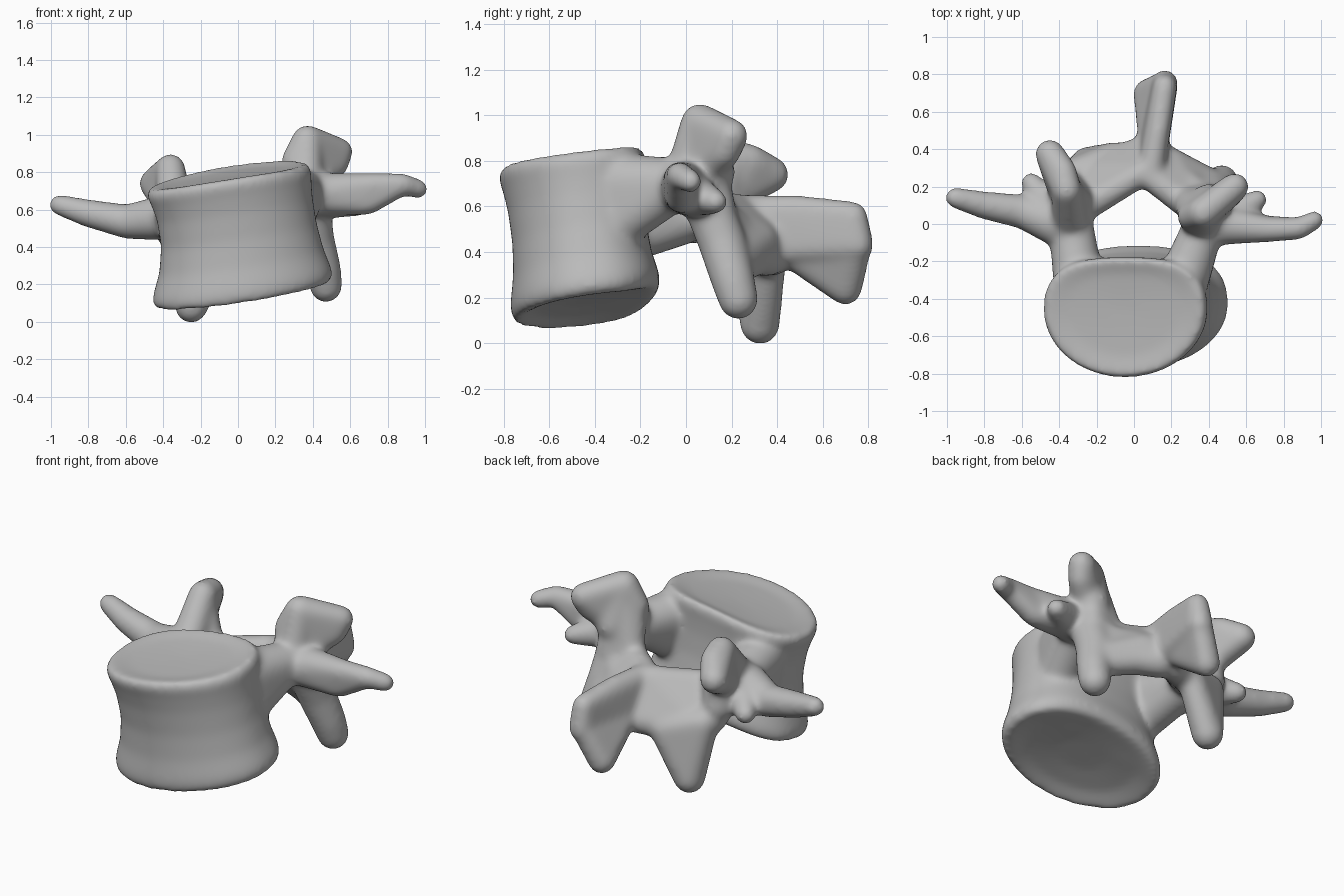
import bpy, bmesh, math
from mathutils import Vector

cube = bpy.data.objects.get("Cube")
if cube:
    bpy.data.objects.remove(cube, do_unlink=True)

bone = bmesh.new()
ball = bmesh.new()
bmesh.ops.create_icosphere(ball, subdivisions=3, radius=1)
DIRS = [v.co.normalized() for v in ball.verts]
ball.free()


def merge(part):
    """Add a closed part to the bone."""
    bmesh.ops.recalc_face_normals(part, faces=part.faces)
    mesh = bpy.data.meshes.new("part")
    part.to_mesh(mesh)
    part.free()
    bone.from_mesh(mesh)
    bpy.data.meshes.remove(mesh)


def hull(*balls):
    """Convex skin around balls (x, y, z, radius), padded for later smoothing."""
    part = bmesh.new()
    for x, y, z, r in balls:
        for d in DIRS:
            part.verts.new(Vector((x, y, z)) + d * (r + 0.0007 / r))
    res = bmesh.ops.convex_hull(part, input=part.verts)
    extra = set(res["geom_interior"]) | set(res["geom_unused"])
    verts = [g for g in extra if isinstance(g, bmesh.types.BMVert)]
    bmesh.ops.delete(part, geom=verts, context="VERTS")
    merge(part)


def chain(*balls):
    for a, b in zip(balls, balls[1:]):
        hull(a, b)


def lerp(a, b, t):
    return a + (b - a) * t


def vertebral_body(n=64):
    """Waisted drum with tilted, slightly dished end plates and a flat back."""
    part = bmesh.new()
    rings = []
    profile = [(.06, .3), (.04, .7), (.0, .9), (-.01, .97), (.05, 1.02), (.12, 1.01), (.28, .95),
               (.5, .92), (.72, .94), (.86, .98), (.95, 1.02), (1.01, .98), (1, .9), (.975, .7), (.965, .3)]
    for t, s in profile:
        cx, cy, half = lerp(.025, -.055, t), lerp(-.43, -.46, t), lerp(.475, .43, t)
        cx += .02 * math.sin(math.pi * max(0, min(1, t)))
        ring = []
        for i in range(n):
            a = math.tau * i / n
            sn = math.sin(a)
            if sn > 0:
                dy = lerp(.33, .31, t) * sn ** .78 - lerp(.015, .035, t) * sn ** 6
            else:
                dy = lerp(.33, .36, t) * sn
            x, y = cx + half * s * math.cos(a), cy + dy * s
            low = .143 + .15 * x + .14 * (y + .42) + 1.5 * max(0, y + .3) ** 2
            high = .80 + .16 * (x + .06) + .12 * (y + .46) - .15 * (x + .06) ** 2
            ring.append(part.verts.new((x, y, lerp(low, high, t))))
        rings.append(ring)
    for a, b in zip(rings, rings[1:]):
        for i in range(n):
            j = (i + 1) % n
            part.faces.new((a[i], a[j], b[j], b[i]))
    part.faces.new(rings[0])
    part.faces.new(rings[-1])
    merge(part)


vertebral_body()

# Pedicles, flaring into the body
hull((.27, -.28, .70, .13), (.29, -.28, .54, .11), (.36, -.04, .70, .105))
hull((-.30, -.28, .59, .13), (-.30, -.28, .46, .11), (-.335, -.02, .55, .115))

# Left transverse process and its accessory bump
hull((.40, 0, .68, .11), (.68, -.02, .64, .06), (.72, -.03, .73, .055))
hull((.70, -.02, .64, .055), (.72, -.03, .73, .055), (.88, -.025, .735, .045))
chain((.88, -.025, .735, .045), (.965, .02, .71, .03))
chain((.50, .03, .65, .09), (.66, .13, .62, .035))

# Right transverse process and its accessory bump
chain((-.41, 0, .555, .115), (-.59, .065, .535, .085), (-.80, .10, .58, .065), (-.955, .14, .625, .04))
chain((-.44, .08, .54, .095), (-.55, .22, .50, .04))

# Left superior articular process, with a flange running down to the lamina
hull((.36, 0, .72, .09), (.37, .06, .97, .075), (.40, .12, .75, .09), (.30, .04, .86, .06))
hull((.37, .06, .97, .075), (.54, .20, .91, .065), (.42, .10, .78, .08), (.52, .17, .84, .06))
hull((.37, .06, .95, .07), (.31, .05, .85, .06), (.27, .13, .59, .06), (.40, .13, .60, .08))

# Right superior articular process, with a flange running down to the lamina
hull((-.34, 0, .60, .09), (-.36, .18, .82, .07), (-.34, .15, .60, .09))
hull((-.36, .18, .82, .07), (-.38, .28, .80, .065), (-.45, .375, .74, .07), (-.39, .20, .65, .07))
hull((-.36, .18, .80, .06), (-.27, .12, .56, .07), (-.36, .20, .50, .085))

# Inferior articular processes, webbed to the laminae
chain((.39, .09, .62, .10), (.41, .16, .44, .10), (.455, .205, .28, .09), (.47, .23, .19, .08))
hull((.43, .21, .33, .07), (.12, .36, .40, .07), (.36, .14, .56, .07))
chain((-.35, .10, .58, .09), (-.32, .22, .42, .085))
hull((-.30, .27, .40, .08), (-.10, .365, .35, .065), (-.25, .325, .08, .08))

# Laminae
hull((.33, .07, .60, .07), (.06, .27, .58, .06), (.38, .23, .38, .07),
     (.20, .32, .45, .075), (.12, .36, .38, .08))
hull((-.28, .08, .55, .07), (.04, .27, .58, .06), (-.30, .27, .36, .07), (.04, .385, .38, .075))

# Spinous process, with its lower edge leaning to the right
hull((.09, .28, .58, .06), (.13, .50, .59, .045), (.165, .735, .56, .05),
     (.165, .755, .43, .06), (.10, .40, .42, .07))
hull((.145, .74, .40, .06), (.07, .70, .24, .065), (.09, .46, .40, .06))

# Fuse the parts into one smooth bone
raw_mesh = bpy.data.meshes.new("vertebra")
bone.to_mesh(raw_mesh)
bone.free()
vertebra = bpy.data.objects.new("vertebra", raw_mesh)
bpy.context.collection.objects.link(vertebra)
remesh = vertebra.modifiers.new("fuse", "REMESH")
remesh.mode = "VOXEL"
remesh.voxel_size = .012
remesh.use_smooth_shade = True
soften = vertebra.modifiers.new("soften", "SMOOTH")
soften.factor = .5
soften.iterations = 42

# Colour
grey = bpy.data.materials.new("bone grey")
grey.use_nodes = True
colour = (.5, .5, .5, 1)
grey.diffuse_color = colour
grey.node_tree.nodes["Principled BSDF"].inputs["Base Color"].default_value = colour
raw_mesh.materials.append(grey)
